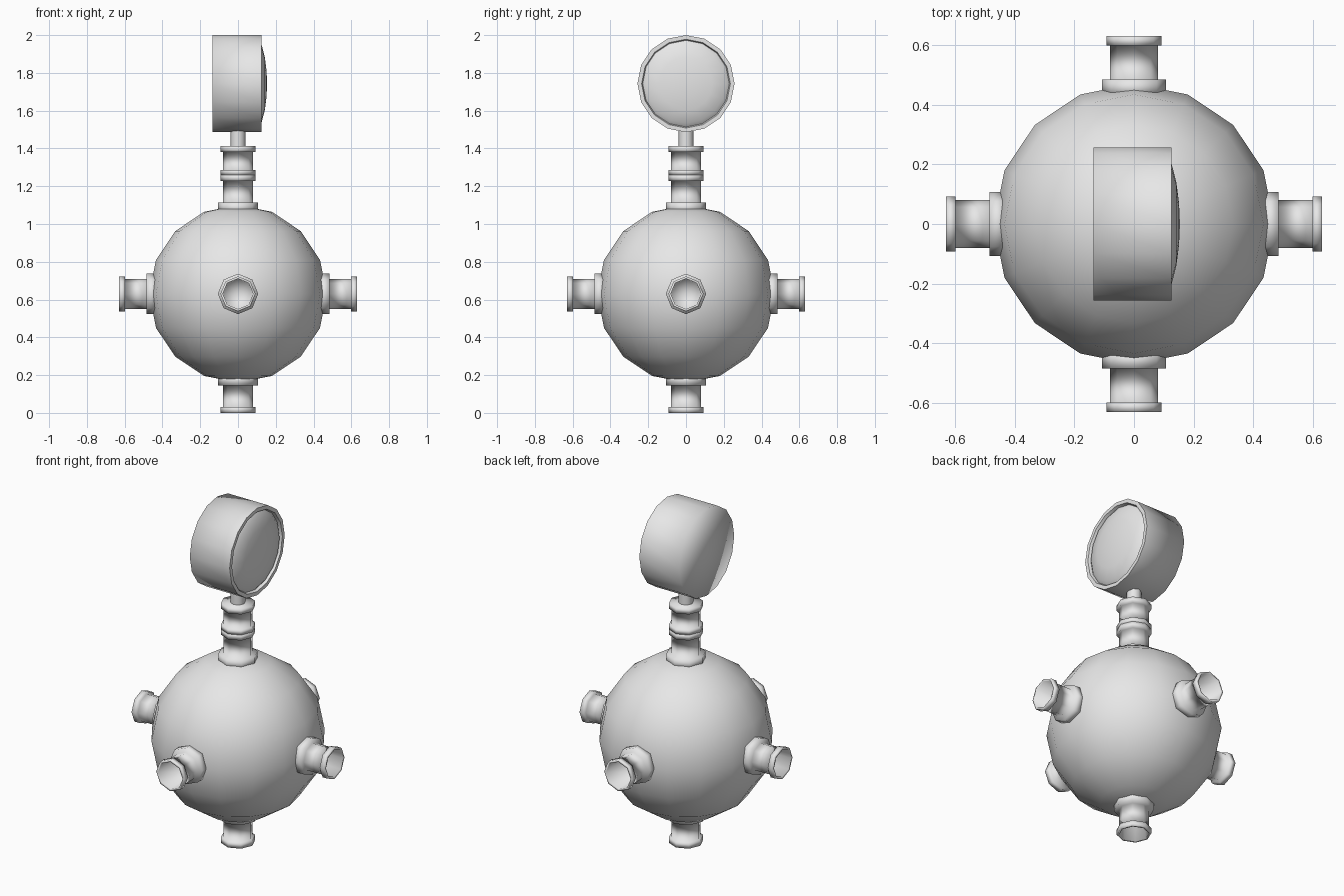
import bpy, bmesh, math
from mathutils import Vector

cube = bpy.data.objects.get("Cube")
if cube:
    bpy.data.objects.remove(cube, do_unlink=True)

grey = bpy.data.materials.new("plain_grey")
grey.use_nodes = True
grey.diffuse_color = (0.8, 0.8, 0.8, 1)
grey.node_tree.nodes["Principled BSDF"].inputs["Base Color"].default_value = (0.8, 0.8, 0.8, 1)


def finish(name, bm, location, axis=(0, 0, 1)):
    """Turn a bmesh into a smooth grey object whose local z follows axis."""
    bmesh.ops.remove_doubles(bm, verts=bm.verts, dist=1e-5)
    bmesh.ops.recalc_face_normals(bm, faces=bm.faces)
    for f in bm.faces:
        f.smooth = True
    mesh = bpy.data.meshes.new(name)
    bm.to_mesh(mesh)
    bm.free()
    mesh.materials.append(grey)
    obj = bpy.data.objects.new(name, mesh)
    obj.location = location
    if axis != (0, 0, 1):
        obj.rotation_euler = Vector(axis).to_track_quat('Z', 'Y').to_euler()
    bpy.context.collection.objects.link(obj)
    return obj


def lathe(name, profile, sides, location, axis=(0, 0, 1)):
    """Revolve (radius, height) points; radius 0 closes the end."""
    bm = bmesh.new()
    verts = [bm.verts.new((r, 0, h)) for r, h in profile]
    edges = [bm.edges.new(pair) for pair in zip(verts, verts[1:])]
    bmesh.ops.spin(bm, geom=verts + edges, cent=(0, 0, 0), axis=(0, 0, 1),
                   angle=math.tau, steps=sides, use_duplicate=False)
    return finish(name, bm, location, axis)


centre = (0, 0, 0.63)

# Round vessel
bm = bmesh.new()
bmesh.ops.create_uvsphere(bm, u_segments=16, v_segments=8, radius=0.47)
finish("vessel", bm, centre)

# Flanged pipe shared by every port
pipe = [(0, 0.43), (0.107, 0.43), (0.107, 0.485), (0.08, 0.485),
        (0.08, 0.598), (0.093, 0.598), (0.093, 0.63)]
bore = [(0.08, 0.63), (0.078, 0.475), (0, 0.475)]

# Open ports on four sides and underneath
ports = {"left_port": (1, 0, 0), "right_port": (-1, 0, 0), "front_port": (0, -1, 0),
         "back_port": (0, 1, 0), "bottom_port": (0, 0, -1)}
for name, axis in ports.items():
    lathe(name, pipe + bore, 8, centre, axis)

# Top port, coupling and gauge stem
lathe("top_port", pipe + [(0, 0.63)], 8, centre)
lathe("coupling", [(0, 0), (0.093, 0), (0.093, 0.027), (0.08, 0.027), (0.08, 0.122),
                   (0.093, 0.122), (0.093, 0.153), (0, 0.153)], 8, (0, 0, 1.26))
lathe("gauge_stem", [(0.04, 0), (0.04, 0.12)], 8, (0, 0, 1.4))

# Gauge: drum, flat bezel and domed glass, facing +x
hub = (0, 0, 1.743)
lathe("gauge_drum", [(0, -0.135), (0.257, -0.135), (0.257, 0.12)], 16, hub, (1, 0, 0))
bezel = lathe("gauge_bezel", [(0.257, 0.12), (0.257, 0.125), (0.235, 0.125),
                              (0.228, 0.105), (0.257, 0.12)], 16, hub, (1, 0, 0))
lathe("gauge_glass", [(0.23, 0.108), (0.21, 0.124), (0.14, 0.142), (0.07, 0.151),
                      (0, 0.154), ], 16, hub, (1, 0, 0))

# Crisp edges on the bezel
bpy.ops.object.select_all(action='DESELECT')
bezel.select_set(True)
bpy.context.view_layer.objects.active = bezel
bpy.ops.object.shade_smooth_by_angle(angle=math.radians(40))
